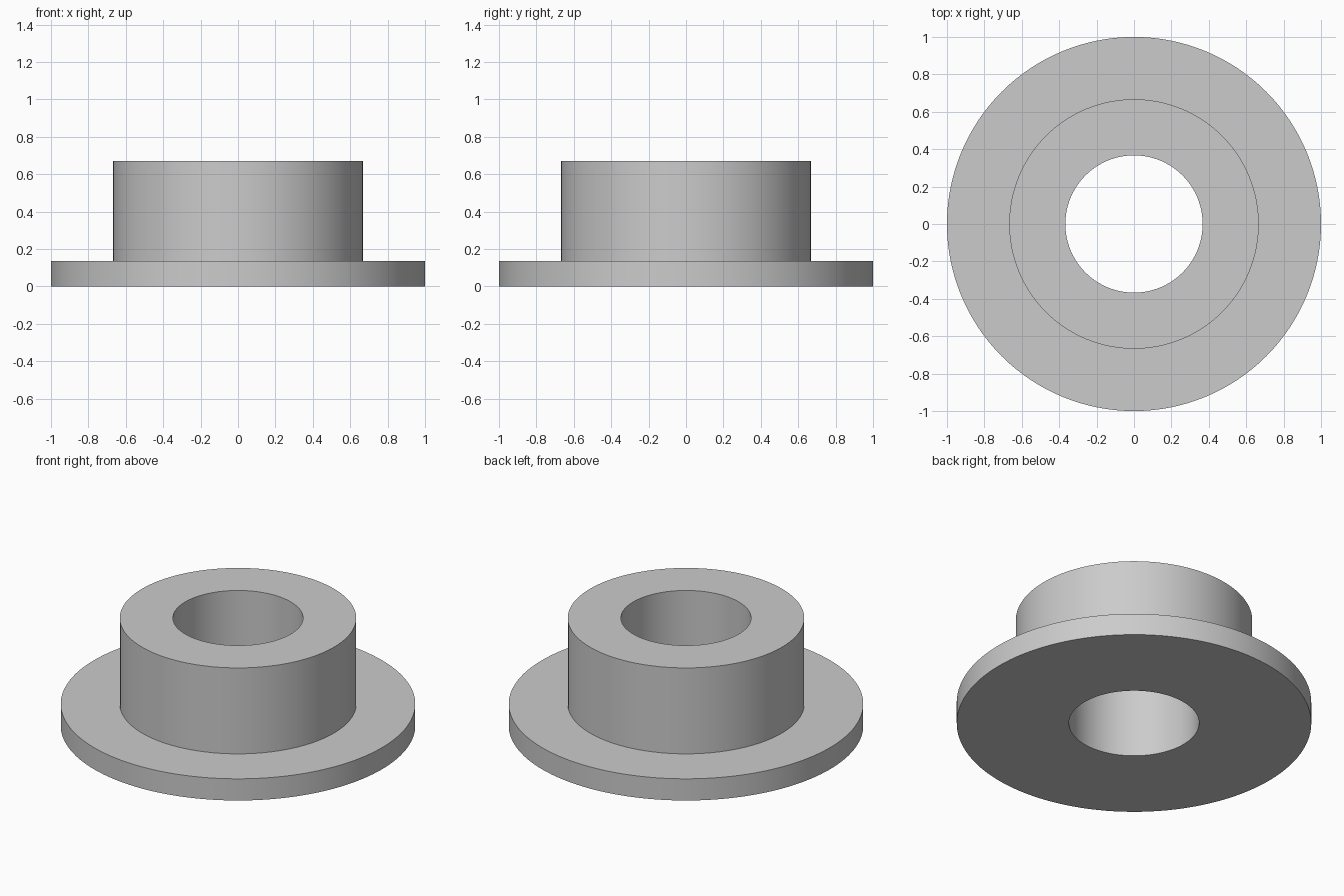
import bpy
import bmesh
import math

# Remove the default cube
cube = bpy.data.objects.get("Cube")
if cube:
    bpy.data.objects.remove(cube, do_unlink=True)

SEGMENTS = 128
FLANGE_R, COLLAR_R, BORE_R = 1.0, 0.667, 0.367
FLANGE_H, TOTAL_H = 0.135, 0.67

# Plain grey material
grey = bpy.data.materials.new("plain_grey")
grey.use_nodes = True
colour = (0.6, 0.6, 0.6, 1.0)
grey.diffuse_color = colour
grey.node_tree.nodes["Principled BSDF"].inputs["Base Color"].default_value = colour

# Closed half section of the bushing: flange, collar and through bore
section = [
    (BORE_R, 0), (FLANGE_R, 0), (FLANGE_R, FLANGE_H),
    (COLLAR_R, FLANGE_H), (COLLAR_R, TOTAL_H), (BORE_R, TOTAL_H),
]

# Revolve the section around z
bm = bmesh.new()
verts = [bm.verts.new((r, 0, z)) for r, z in section]
edges = [bm.edges.new((v, verts[(i + 1) % len(verts)])) for i, v in enumerate(verts)]
bmesh.ops.spin(bm, geom=verts + edges, cent=(0, 0, 0), axis=(0, 0, 1),
               angle=math.tau, steps=SEGMENTS, use_merge=True)
bmesh.ops.remove_doubles(bm, verts=bm.verts, dist=0.0001)
bmesh.ops.recalc_face_normals(bm, faces=bm.faces)
mesh = bpy.data.meshes.new("flanged_bushing")
bm.to_mesh(mesh)
bm.free()
mesh.materials.append(grey)

bushing = bpy.data.objects.new("flanged_bushing", mesh)
bpy.context.collection.objects.link(bushing)

# Smooth round walls, crisp rims
bpy.ops.object.select_all(action="DESELECT")
bushing.select_set(True)
bpy.context.view_layer.objects.active = bushing
bpy.ops.object.shade_smooth_by_angle(angle=math.radians(30))
